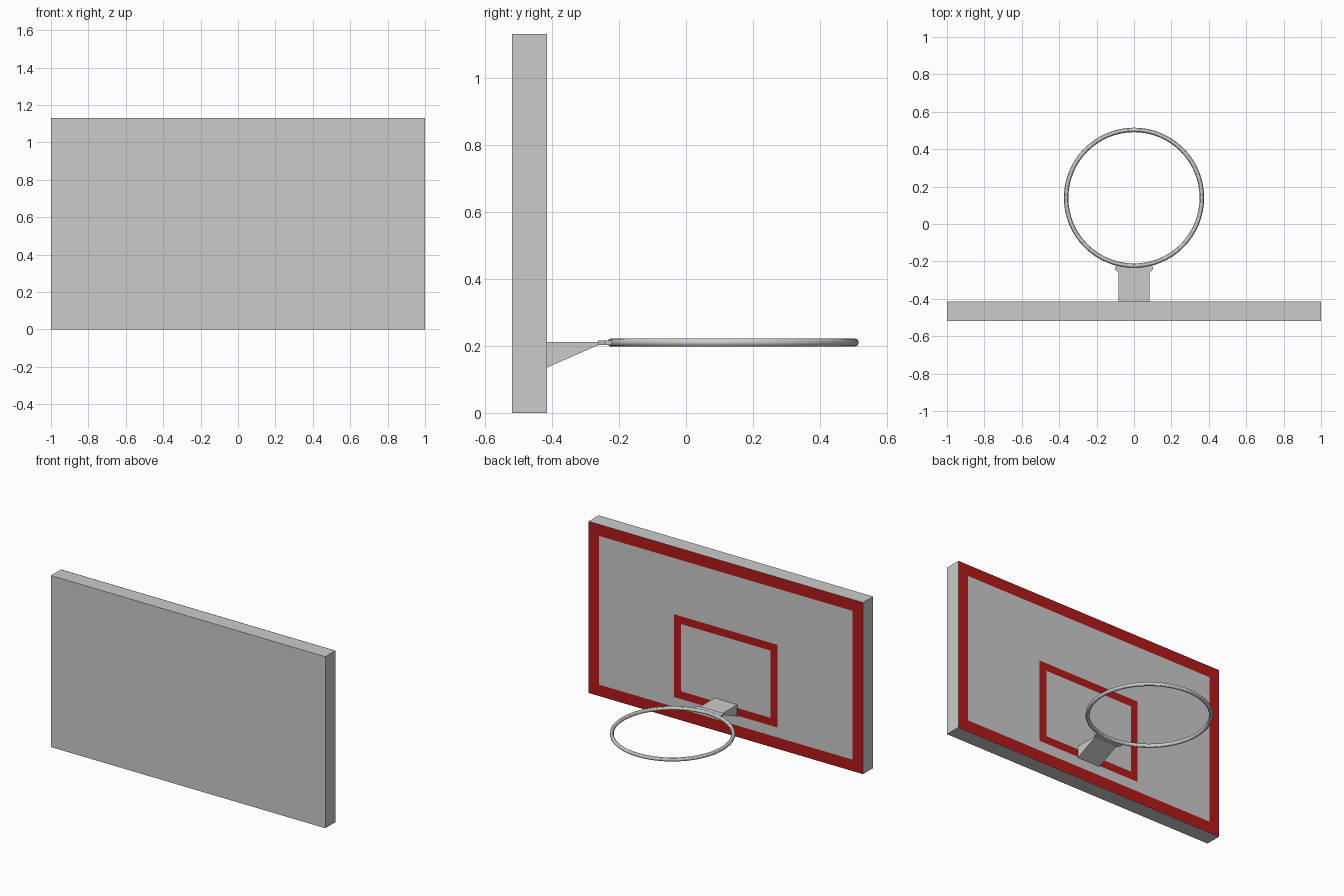
import bpy
import bmesh
import math

if "Cube" in bpy.data.objects:
    bpy.data.objects.remove(bpy.data.objects["Cube"])

HALF_W, HEIGHT = 1.0, 1.13
Y_BACK, Y_FACE = -0.519, -0.415
RING_Y, RING_Z, RING_R, TUBE_R = 0.14, 0.21, 0.363, 0.012

red = bpy.data.materials.new("red_paint")
red.diffuse_color = (0.45, 0.01, 0.012, 1)
red.use_nodes = True
red.node_tree.nodes["Principled BSDF"].inputs["Base Color"].default_value = red.diffuse_color


def add_mesh(name, bm, material=None):
    mesh = bpy.data.meshes.new(name)
    bm.to_mesh(mesh)
    bm.free()
    obj = bpy.data.objects.new(name, mesh)
    bpy.context.collection.objects.link(obj)
    if material:
        mesh.materials.append(material)
    return obj


def prism(name, outline, offset):
    """Closed solid from a flat outline pushed along an offset vector."""
    bm = bmesh.new()
    face = bm.faces.new([bm.verts.new(p) for p in outline])
    result = bmesh.ops.extrude_face_region(bm, geom=[face], use_keep_orig=True)
    verts = [v for v in result["geom"] if isinstance(v, bmesh.types.BMVert)]
    bmesh.ops.translate(bm, verts=verts, vec=offset)
    bmesh.ops.recalc_face_normals(bm, faces=bm.faces)
    return add_mesh(name, bm)


def painted_frame(name, half_w, z0, z1, width):
    """Rectangular painted line lying on the playing face, facing +y."""
    bm = bmesh.new()
    loops = []
    for inset in (0, width):
        w, lo, hi = half_w - inset, z0 + inset, z1 - inset
        corners = ((w, lo), (-w, lo), (-w, hi), (w, hi))
        loops.append([bm.verts.new((x, Y_FACE + 0.001, z)) for x, z in corners])
    outer, inner = loops
    for i in range(4):
        j = (i + 1) % 4
        bm.faces.new((outer[i], outer[j], inner[j], inner[i]))
    return add_mesh(name, bm, red)


# Backboard slab
prism("backboard",
      [(-HALF_W, Y_BACK, 0), (HALF_W, Y_BACK, 0),
       (HALF_W, Y_BACK, HEIGHT), (-HALF_W, Y_BACK, HEIGHT)],
      (0, Y_FACE - Y_BACK, 0))

# Painted border and target square
painted_frame("border_line", HALF_W, 0, HEIGHT, 0.075)
painted_frame("target_square", 0.376, 0.14, 0.685, 0.051)

# Wedge bracket under the rim
prism("bracket",
      [(-0.083, Y_FACE, 0.135), (-0.083, Y_FACE, 0.212),
       (-0.083, -0.26, 0.212), (-0.083, -0.26, 0.203)],
      (0.166, 0, 0))

# Flared plate whose front edge follows the rim
side = [(0.083, -0.262), (0.102, -0.242), (0.097, -0.222)]
reach = math.asin(0.095 / RING_R)
arc = [(RING_R * math.sin(a), RING_Y - RING_R * math.cos(a))
       for a in (reach * (1 - i / 5) for i in range(11))]
outline = side + arc + [(-x, y) for x, y in reversed(side)]
prism("rim_plate", [(x, y, 0.202) for x, y in outline], (0, 0, 0.014))

# Round rim
bpy.ops.mesh.primitive_torus_add(
    location=(0, RING_Y, RING_Z), major_radius=RING_R, minor_radius=TUBE_R,
    major_segments=64, minor_segments=12)
bpy.context.object.name = "rim"
bpy.ops.object.shade_smooth_by_angle()
